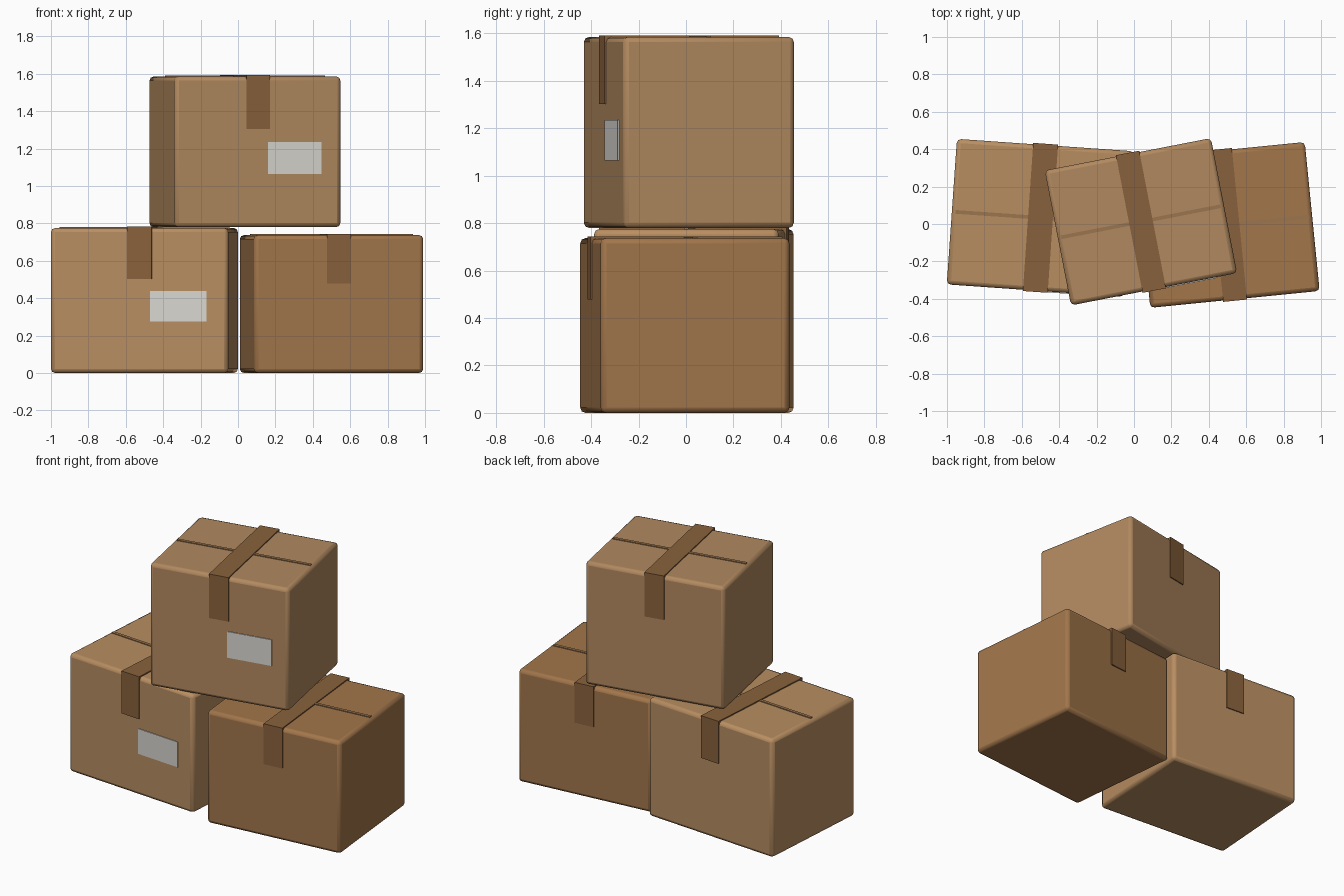
import bpy, bmesh
from math import radians
from mathutils import Matrix, Vector

if "Cube" in bpy.data.objects:
    bpy.data.objects.remove(bpy.data.objects["Cube"])


def material(name, rgb):
    m = bpy.data.materials.new(name)
    m.diffuse_color = (*rgb, 1)
    m.use_nodes = True
    m.node_tree.nodes["Principled BSDF"].inputs["Base Color"].default_value = m.diffuse_color
    return m


TAPE = material("tape_brown", (0.25, 0.12, 0.045))
SEAM = material("seam_brown", (0.33, 0.18, 0.08))
PAPER = material("label_paper", (0.70, 0.68, 0.63))


def finish(name, bm, mat, place):
    bmesh.ops.recalc_face_normals(bm, faces=bm.faces)
    me = bpy.data.meshes.new(name)
    bm.to_mesh(me)
    bm.free()
    me.materials.append(mat)
    ob = bpy.data.objects.new(name, me)
    ob.matrix_world = place
    bpy.context.collection.objects.link(ob)
    return ob


def block(name, size, centre, mat, place, bevel=0):
    bm = bmesh.new()
    bmesh.ops.create_cube(bm, size=1, matrix=Matrix.Translation(centre) @ Matrix.Diagonal((*size, 1)))
    ob = finish(name, bm, mat, place)
    if bevel:
        mod = ob.modifiers.new("soft_edges", 'BEVEL')
        mod.width, mod.segments = bevel, 2
        bpy.context.view_layer.objects.active = ob
        ob.select_set(True)
        bpy.ops.object.shade_smooth_by_angle(angle=radians(40))
        ob.select_set(False)


def tape_strip(name, w, d, h, place):
    # U-shaped band folded over the top, hanging down front and back
    t, y, low, half = 0.007, d / 2, h * 0.65, w * 0.07
    profile = [(-y - t, low), (-y - t, h + t), (y + t, h + t), (y + t, low),
               (y - t, low), (y - t, h - t), (-y + t, h - t), (-y + t, low)]
    bm = bmesh.new()
    face = bm.faces.new([bm.verts.new((-half, a, b)) for a, b in profile])
    ext = bmesh.ops.extrude_face_region(bm, geom=[face])
    verts = [v for v in ext["geom"] if isinstance(v, bmesh.types.BMVert)]
    bmesh.ops.translate(bm, verts=verts, vec=(2 * half, 0, 0))
    finish(name, bm, TAPE, place)


def carton(name, size, pos, angle, rgb, label):
    w, d, h = size
    place = Matrix.Translation(pos) @ Matrix.Rotation(radians(angle), 4, 'Z')
    # cardboard body
    block(name + "_box", size, Vector((0, 0, h / 2)), material(name + "_cardboard", rgb), place, 0.022)
    # flap seam along the top
    block(name + "_seam", (w * 0.96, 0.02, 0.01), Vector((0, 0, h)), SEAM, place)
    tape_strip(name + "_tape", w, d, h, place)
    # shipping label on the front
    if label:
        block(name + "_label", (w * 0.32, 0.01, h * 0.213), Vector((w * 0.22, -d / 2, h * 0.46)), PAPER, place)


carton("left", (0.95, 0.78, 0.775), (-0.5, 0.033, 0), -4, (0.48, 0.27, 0.12), True)
carton("right", (0.91, 0.80, 0.737), (0.5, -0.005, 0), 5.7, (0.36, 0.18, 0.07), False)
carton("upper", (0.905, 0.735, 0.805), (0.037, 0.012, 0.78), 11, (0.44, 0.25, 0.115), True)
